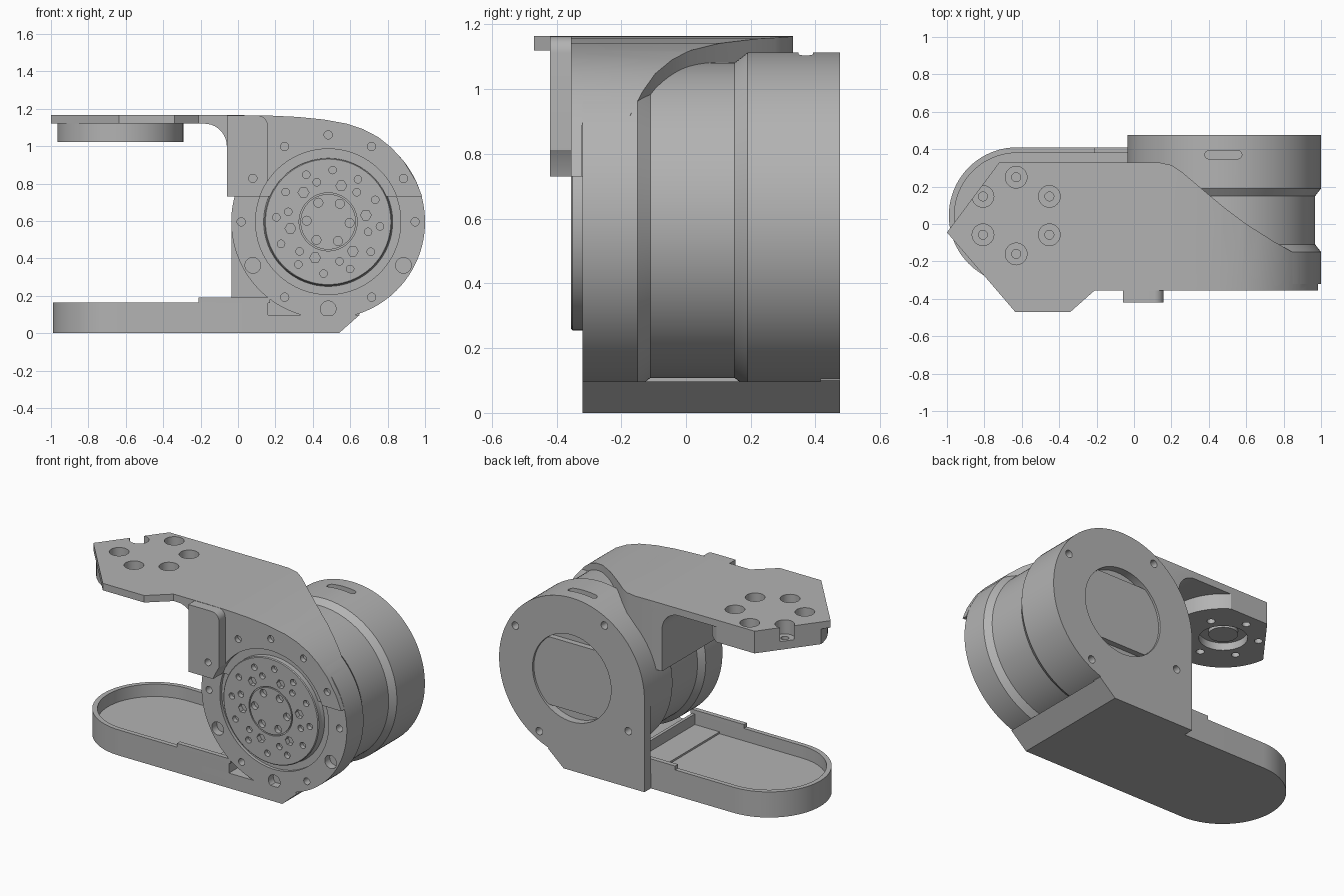
import bpy, bmesh, math
from mathutils import Vector

old = bpy.data.objects.get("Cube")
if old:
    bpy.data.objects.remove(old, do_unlink=True)

grey = bpy.data.materials.new("machined grey")
grey.use_nodes = True
grey.diffuse_color = (0.45, 0.45, 0.45, 1)
grey.node_tree.nodes["Principled BSDF"].inputs["Base Color"].default_value = grey.diffuse_color

CX, CZ, R = 0.482, 0.595, 0.518      # drum axis and radius
FX, FY = -0.63, 0.045                # output flange centre


def finish(name, bm):
    bmesh.ops.recalc_face_normals(bm, faces=bm.faces[:])
    mesh = bpy.data.meshes.new(name)
    bm.to_mesh(mesh)
    bm.free()
    mesh.materials.append(grey)
    obj = bpy.data.objects.new(name, mesh)
    bpy.context.collection.objects.link(obj)
    return obj


def add_prism(bm, pts, axis, lo, hi):
    """Extrude an outline along y (outline in x, z) or z (outline in x, y)."""
    to3d = (lambda p: (p[0], lo, p[1])) if axis == "y" else (lambda p: (p[0], p[1], lo))
    face = bm.faces.new([bm.verts.new(to3d(p)) for p in pts])
    ext = bmesh.ops.extrude_face_region(bm, geom=[face])
    step = Vector((0, hi - lo, 0)) if axis == "y" else Vector((0, 0, hi - lo))
    bmesh.ops.translate(bm, vec=step, verts=[v for v in ext["geom"] if isinstance(v, bmesh.types.BMVert)])


def prism(name, pts, axis, lo, hi):
    bm = bmesh.new()
    add_prism(bm, pts, axis, lo, hi)
    return finish(name, bm)


def box(name, x0, x1, y0, y1, z0, z1):
    return prism(name, [(x0, y0), (x1, y0), (x1, y1), (x0, y1)], "z", z0, z1)


def arc(cx, cy, r, a0=0, a1=360, n=32):
    full = a1 - a0 == 360
    angles = [math.radians(a0 + (a1 - a0) * i / n) for i in range(n if full else n + 1)]
    return [(cx + r * math.cos(a), cy + r * math.sin(a)) for a in angles]


def ring(r, degrees, cx=CX, cy=CZ):
    return [(cx + r * math.cos(math.radians(d)), cy + r * math.sin(math.radians(d))) for d in degrees]


def holes(centres, r, axis, lo, hi, n=20):
    bm = bmesh.new()
    for c in centres:
        add_prism(bm, arc(c[0], c[1], r, n=n), axis, lo, hi)
    return finish("cutter", bm)


def lathe(name, profile, steps=128):
    """Revolve (radius, y) points about the drum axis."""
    bm = bmesh.new()
    rows = []
    for i in range(steps):
        a = 2 * math.pi * i / steps
        rows.append([bm.verts.new((CX + r * math.cos(a), y, CZ + r * math.sin(a))) for r, y in profile])
    for i in range(steps):
        a, b = rows[i], rows[(i + 1) % steps]
        for j in range(len(profile) - 1):
            bm.faces.new((a[j], a[j + 1], b[j + 1], b[j]))
    bm.faces.new([row[0] for row in rows])
    bm.faces.new([row[-1] for row in rows])
    return finish(name, bm)


def boolean(obj, others, mode="DIFFERENCE"):
    for other in others:
        mod = obj.modifiers.new("cut", "BOOLEAN")
        mod.operation, mod.object, mod.solver = mode, other, "EXACT"
    graph = bpy.context.evaluated_depsgraph_get()
    mesh = bpy.data.meshes.new_from_object(obj.evaluated_get(graph))
    obj.modifiers.clear()
    obj.data = mesh


def discard(cutters):
    for c in cutters:
        bpy.data.objects.remove(c, do_unlink=True)


# Motor drum with a waist and a shallow front groove
drum = lathe("motor_drum", [
    (0.34, -0.32), (0.345, -0.3), (0.388, -0.3), (0.388, -0.32), (R, -0.32), (R, -0.15),
    (0.487, -0.11), (0.487, 0.15), (R, 0.19), (R, 0.475), (0.3, 0.475)])

# Back plate with a squared foot
back = prism("back_plate", [(CX - R, CZ), (CX - R, 0), (0.54, 0), (0.65, 0.1), (CX, CZ)],
             "y", 0.415, 0.475)

# Rear recess, rear screw holes, front screw holes, slot on top
rear = [holes([(CX, CZ)], 0.28, "y", 0.425, 0.6, 64),
        holes(ring(0.465, range(30, 390, 90)), 0.024, "y", 0.4, 0.6)]
slot = prism("cutter", arc(0.555, 0.37, 0.022, -90, 90, 8) + arc(0.4, 0.37, 0.022, 90, 270, 8),
             "z", 1.075, 1.3)
front = [holes(ring(0.465, (180, 240, 300, 360)), 0.022, "y", -0.5, -0.27),
         holes(ring(0.465, (210, 270, 330)), 0.042, "y", -0.5, -0.27)]
boolean(drum, rear + front + [slot])
boolean(back, rear)
discard(rear + front + [slot])

# Flat sided cover inside the rear recess
cover = prism("rear_cover", [(x, max(CZ - 0.218, min(CZ + 0.218, z))) for x, z in arc(CX, CZ, 0.279, n=64)],
              "y", 0.42, 0.462)

# Rotating face with its hole pattern and hub
disc = lathe("output_disc", [(0.34, -0.31), (0.34, -0.35), (0.335, -0.355), (0.155, -0.355),
                             (0.155, -0.345), (0.148, -0.345), (0.148, -0.355), (0.02, -0.355)])
pattern = [holes(ring(0.115, range(57, 417, 60)), 0.024, "y", -0.5, -0.325),
           holes(ring(0.205, range(10, 370, 60)), 0.029, "y", -0.5, -0.325, 6),
           holes(ring(0.22, range(46, 406, 60)), 0.02, "y", -0.5, -0.325),
           holes(ring(0.278, range(25, 385, 30)), 0.02, "y", -0.5, -0.325)]
boolean(disc, pattern)
discard(pattern)

# Hood: side profile trimmed by its outline from above
TOP, UNDER = 1.165, 1.12
hood_side = [(-0.06, 0.73), (0.985, 0.73), (0.953, 0.81), (0.886, 0.92), (0.82, 0.992), (0.75, 1.048),
             (0.67, 1.09), (0.58, 1.12), (0.46, 1.142), (0.32, 1.156), (0.17, 1.163), (0.03, TOP),
             (-0.22, TOP), (-0.22, UNDER)] + arc(-0.18, 1.0, 0.12, 90, 0, 10)
hood = prism("hood", hood_side, "y", -0.355, 0.33)
hood_top = prism("cutter", [
    (-0.5, -0.5), (1.1, -0.5), (1.1, -0.322), (0.9, -0.322), (0.9, -0.18), (0.75, -0.095), (0.6, 0.0),
    (0.48, 0.09), (0.36, 0.19), (0.26, 0.275), (0.2, 0.315), (0.13, 0.33), (0.0, 0.4), (-0.5, 0.4)],
    "z", 0.5, 1.4)
boolean(hood, [hood_top], "INTERSECT")

# Cable block on the hood front
block = prism("cable_block", [(-0.06, 0.73), (0.158, 0.73)] + arc(0.108, 1.113, 0.05, 0, 90, 8)
              + [(-0.06, 1.163)], "y", -0.42, -0.34)
trim = [holes([(CX, CZ)], 0.39, "y", -0.6, -0.319, 96),
        holes(ring(0.465, range(30, 180, 30)), 0.022, "y", -0.6, -0.325)]
boolean(hood, trim)
boolean(block, trim)
discard(trim + [hood_top])

# Top arm plate with pointed nose, and the round flange below it
arm_outline = [(-1.0, -0.045), (-0.635, -0.47), (-0.34, -0.47), (-0.21, -0.355), (0.02, -0.355),
               (0.02, 0.33), (-0.72, 0.33)]
arm = prism("arm_plate", arm_outline, "z", UNDER, TOP)
flange = prism("output_flange", arc(FX, FY, 0.338, n=96), "z", 1.022, UNDER)
nose = prism("cutter", arm_outline, "z", 0.9, 1.3)
boolean(flange, [nose], "INTERSECT")
bolt_spots = ring(0.205, range(30, 390, 60), FX, FY)
bolts = [holes(bolt_spots, 0.058, "z", 1.075, 1.3, 32), holes(bolt_spots, 0.024, "z", 0.9, 1.3)]
bore = [holes([(FX, FY)], 0.14, "z", 0.9, 1.07, 48)]
boolean(arm, bolts)
boolean(flange, bolts + bore)
discard(bolts + bore + [nose])
boss = prism("flange_boss", arc(FX, FY, 0.085, n=40), "z", 1.045, 1.08)

# Lower tray with a round end, raised rim near the drum
def stadium(r, end):
    return arc(-0.625, FY, r, 90, 270, 40) + [(end, FY - r), (end, FY + r)]


tray = prism("base_tray", stadium(0.365, 0.16), "z", 0, 0.165)
pocket = prism("cutter", stadium(0.335, 0.14), "z", 0.085, 0.5)
boolean(tray, [pocket])
discard([pocket])
box("front_rim", -0.21, 0.17, -0.32, -0.29, 0.16, 0.19)
box("back_rim", -0.21, 0.17, 0.38, 0.41, 0.16, 0.19)

# Solid foot under the drum, with a chamfered end
prism("base_foot", [(CX - R, 0), (0.54, 0), (0.65, 0.097), (CX - R, 0.097)], "y", -0.32, 0.475)

# Smooth the round surfaces and keep the edges crisp
bpy.ops.object.select_all(action="DESELECT")
for obj in bpy.context.scene.objects:
    if obj.type == "MESH" and obj.data.materials and obj.data.materials[0] == grey:
        obj.select_set(True)
        bpy.context.view_layer.objects.active = obj
bpy.ops.object.shade_smooth_by_angle(angle=math.radians(25))
